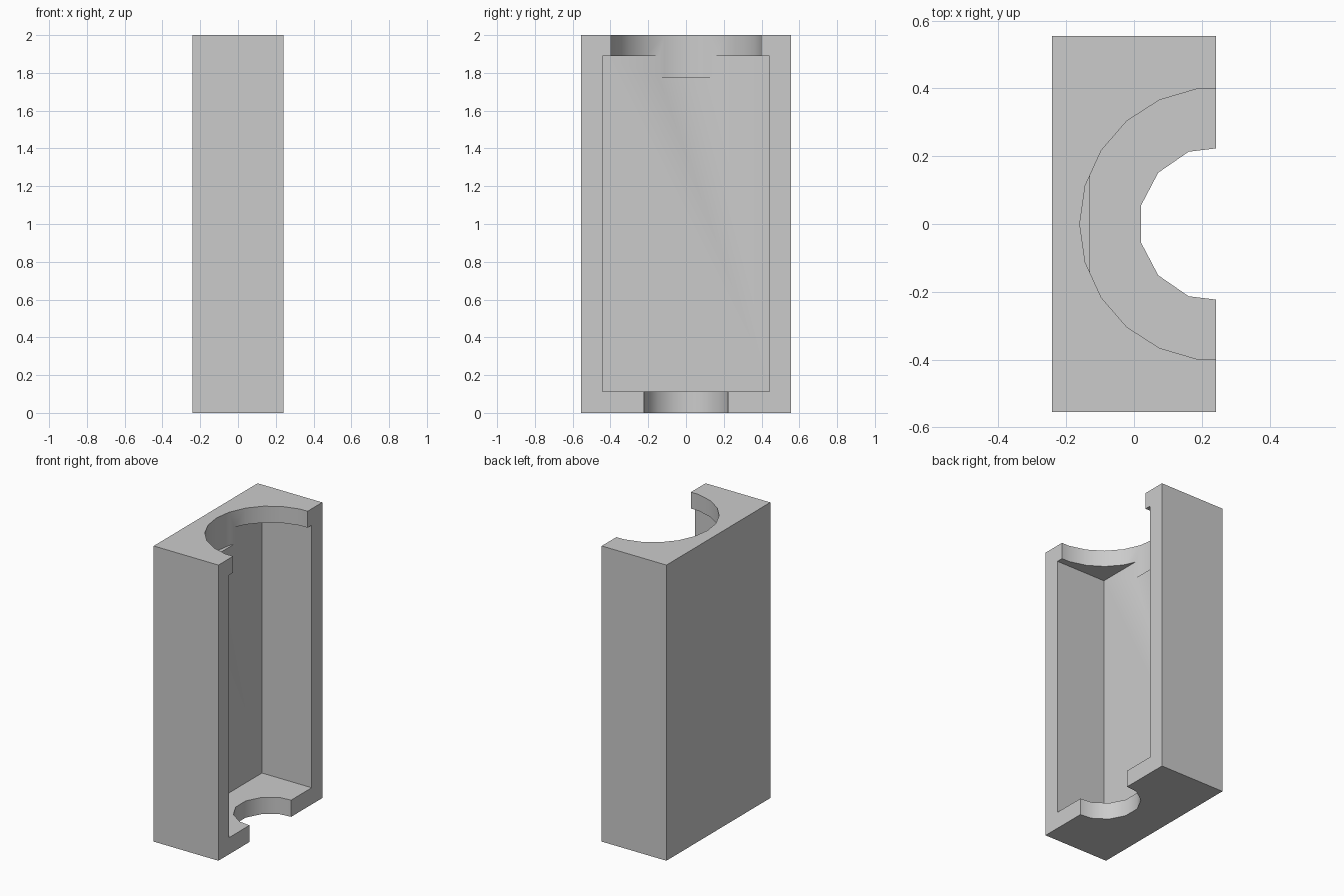
import bpy
import bmesh
import math
from mathutils import Matrix, Vector

if "Cube" in bpy.data.objects:
    bpy.data.objects.remove(bpy.data.objects["Cube"], do_unlink=True)

OPEN_X = 0.242   # open side of the half housing


def make_object(name, bm):
    mesh = bpy.data.meshes.new(name)
    bm.to_mesh(mesh)
    bm.free()
    obj = bpy.data.objects.new(name, mesh)
    bpy.context.collection.objects.link(obj)
    return obj


def box(name, low, high):
    low, high = Vector(low), Vector(high)
    bm = bmesh.new()
    bmesh.ops.create_cube(bm, size=1, matrix=Matrix.Translation((low + high) / 2)
                          @ Matrix.Diagonal((high - low).to_4d()))
    return make_object(name, bm)


def cylinder(name, radius, sides, z0, z1, start):
    # Upright prism on the open face, first corner at the start angle
    bm = bmesh.new()
    ring = [bm.verts.new((OPEN_X + radius * math.cos(start + math.tau * i / sides),
                          radius * math.sin(start + math.tau * i / sides), z0))
            for i in range(sides)]
    base = bm.faces.new(ring)
    top = bmesh.ops.extrude_face_region(bm, geom=[base])["geom"]
    bmesh.ops.translate(bm, vec=(0, 0, z1 - z0),
                        verts=[g for g in top if isinstance(g, bmesh.types.BMVert)])
    bmesh.ops.recalc_face_normals(bm, faces=bm.faces)
    return make_object(name, bm)


# Solid block
housing = box("half_housing", (-OPEN_X, -0.555, 0), (OPEN_X, 0.555, 2))

# Inner chamber, wide top opening and narrow bottom opening
cutters = [
    box("chamber_cutter", (-0.13, -0.442, 0.113), (0.5, 0.442, 1.889)),
    cylinder("top_opening_cutter", 0.402, 22, 1.775, 2.1, 0),
    cylinder("bottom_opening_cutter", 0.228, 13, -0.1, 0.2, 0),
]
for cutter in cutters:
    cutter.hide_render = True
    cutter.hide_set(True)
    cut = housing.modifiers.new(cutter.name, 'BOOLEAN')
    cut.operation = 'DIFFERENCE'
    cut.solver = 'EXACT'
    cut.object = cutter

# Bake the cuts and discard the helpers
bpy.context.view_layer.update()
graph = bpy.context.evaluated_depsgraph_get()
mesh = bpy.data.meshes.new_from_object(housing.evaluated_get(graph))
housing.modifiers.clear()
housing.data = mesh
for cutter in cutters:
    bpy.data.objects.remove(cutter, do_unlink=True)

# Plain grey finish
grey = bpy.data.materials.new("plain_grey")
grey.use_nodes = True
colour = (0.6, 0.6, 0.6, 1)
grey.diffuse_color = colour
grey.node_tree.nodes["Principled BSDF"].inputs["Base Color"].default_value = colour
mesh.materials.clear()
mesh.materials.append(grey)

# Smooth the round openings, keep the corners crisp
bpy.ops.object.select_all(action='DESELECT')
housing.select_set(True)
bpy.context.view_layer.objects.active = housing
bpy.ops.object.shade_smooth_by_angle(angle=math.radians(30))
